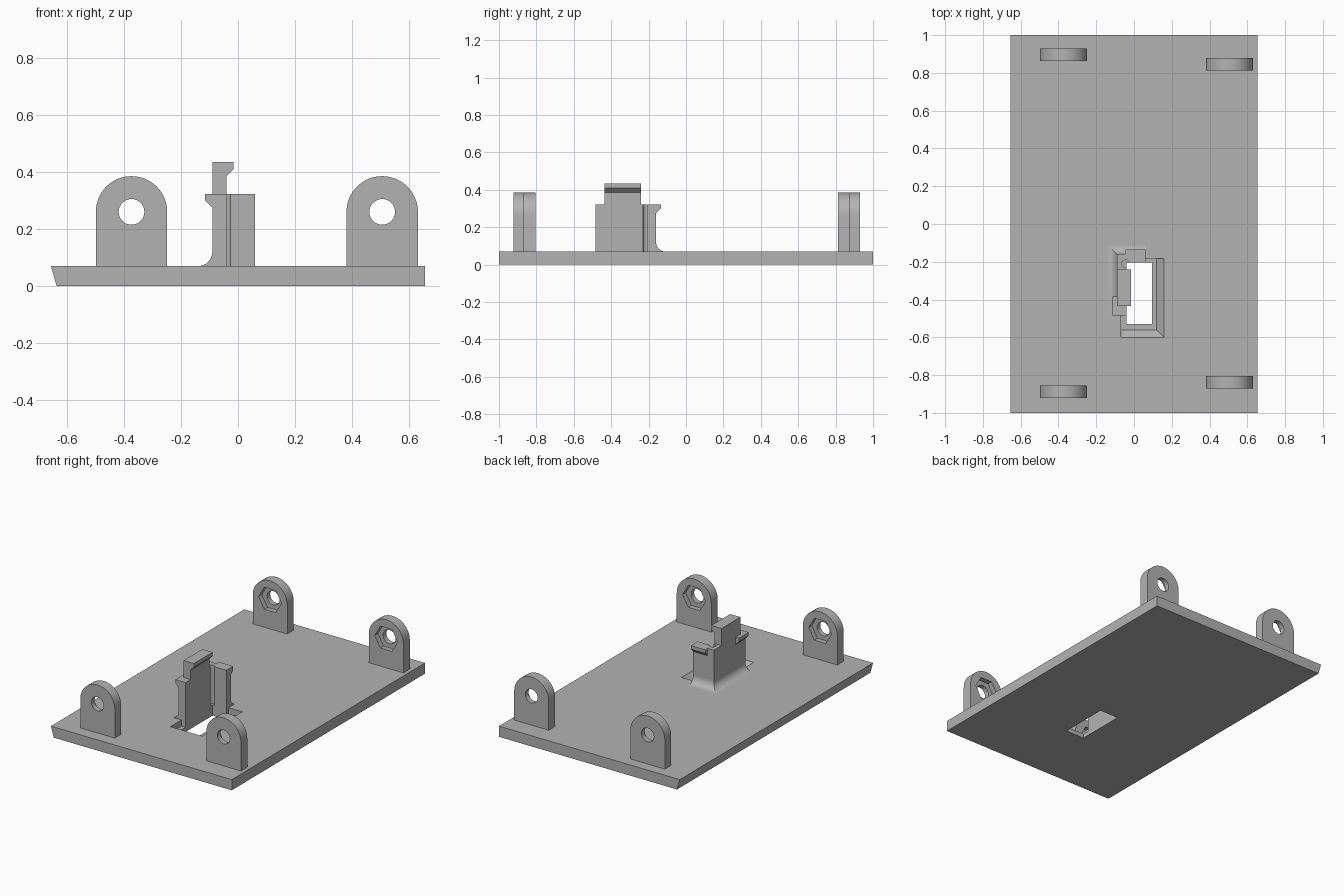
import bpy, bmesh, math

cube = bpy.data.objects.get("Cube")
if cube:
    bpy.data.objects.remove(cube, do_unlink=True)

grey = bpy.data.materials.new("plain grey")
grey.use_nodes = True
COLOUR = (0.45, 0.45, 0.45, 1)
grey.diffuse_color = COLOUR
grey.node_tree.nodes["Principled BSDF"].inputs["Base Color"].default_value = COLOUR


def loft(name, rings):
    """Closed solid through matching rings of points."""
    bm = bmesh.new()
    loops = [[bm.verts.new(p) for p in ring] for ring in rings]
    n = len(loops[0])
    for a, b in zip(loops, loops[1:]):
        for i in range(n):
            j = (i + 1) % n
            bm.faces.new((a[i], a[j], b[j], b[i]))
    bm.faces.new(loops[0])
    bm.faces.new(loops[-1])
    bmesh.ops.recalc_face_normals(bm, faces=bm.faces)
    mesh = bpy.data.meshes.new(name)
    bm.to_mesh(mesh)
    bm.free()
    mesh.materials.append(grey)
    ob = bpy.data.objects.new(name, mesh)
    bpy.context.collection.objects.link(ob)
    return ob


def prism(name, pts, axis, start, end):
    """Outline extruded along the named axis."""
    place = {"x": lambda p, d: (d, p[0], p[1]),
             "y": lambda p, d: (p[0], d, p[1]),
             "z": lambda p, d: (p[0], p[1], d)}[axis]
    return loft(name, [[place(p, d) for p in pts] for d in (start, end)])


def rect(x0, x1, y0, y1):
    return [(x0, y0), (x1, y0), (x1, y1), (x0, y1)]


def arc(cx, cy, r, a0, a1, n):
    return [(cx + r * math.cos(math.radians(a0 + (a1 - a0) * i / n)),
             cy + r * math.sin(math.radians(a0 + (a1 - a0) * i / n))) for i in range(n + 1)]


def circle(cx, cy, r, n):
    return arc(cx, cy, r, 0, 360, n)[:-1]


def select(ob):
    bpy.ops.object.select_all(action="DESELECT")
    ob.select_set(True)
    bpy.context.view_layer.objects.active = ob


def cut(ob, cutter):
    cutter.hide_render = True
    mod = ob.modifiers.new("cut", "BOOLEAN")
    mod.operation, mod.solver, mod.object = "DIFFERENCE", "EXACT", cutter
    select(ob)
    bpy.ops.object.modifier_apply(modifier=mod.name)
    bpy.data.objects.remove(cutter, do_unlink=True)


def smooth(ob):
    select(ob)
    bpy.ops.object.shade_smooth_by_angle(angle=math.radians(30))


# Base plate with one sloping long edge
TOP = 0.07
plate = prism("base_plate", [(-0.635, 0), (0.655, 0), (0.655, TOP), (-0.655, TOP)], "y", -1, 1)

# Recess with sloping front and left sides, then the through opening
recess = loft("recess_cutter", [
    [(x, y, 0.03) for x, y in rect(-0.07, 0.12, -0.56, -0.183)],
    [(x, y, 0.11) for x, y in rect(-0.07, 0.20, -0.64, -0.183)]])
cut(plate, recess)
cut(plate, prism("opening_cutter", rect(-0.04, 0.095, -0.53, -0.205), "z", -0.1, 0.2))

# Mounting lugs, each with a bolt hole and a hexagonal nut pocket facing inwards
AXIS, RADIUS = 0.26, 0.125
for name, cx, cy in (("front_right_lug", -0.373, -0.888), ("back_right_lug", -0.373, 0.897),
                     ("front_left_lug", 0.505, -0.837), ("back_left_lug", 0.505, 0.845)):
    outline = [(cx - RADIUS, TOP), (cx + RADIUS, TOP)] + arc(cx, AXIS, RADIUS, 0, 180, 32)
    lug = prism(name, outline, "y", cy - 0.033, cy + 0.033)
    cut(lug, prism("hole_cutter", circle(cx, AXIS, 0.045, 32), "y", cy - 0.1, cy + 0.1))
    inward = -math.copysign(1, cy)
    cut(lug, prism("nut_cutter", circle(cx, AXIS, 0.083, 6), "y", cy, cy + inward * 0.1))
    smooth(lug)

# Corner bracket standing on two sides of the opening, with a relief groove inside
WALL_TOP = 0.323
bracket = prism("bracket_wall", [(-0.09, -0.485), (-0.04, -0.485), (-0.04, -0.205),
                                 (0.06, -0.205), (0.06, -0.16), (-0.09, -0.16)],
                "z", 0.01, WALL_TOP)
cut(bracket, prism("groove_cutter", circle(-0.045, -0.21, 0.02, 24), "z", TOP, 0.5))
smooth(bracket)

# Raised tab with an inward lip
prism("clip_tab", [(-0.09, WALL_TOP), (-0.04, WALL_TOP), (-0.04, 0.385), (-0.015, 0.41),
                   (-0.015, 0.435), (-0.09, 0.435)], "y", -0.435, -0.24)


# Outward catches on the top of each wall
def catch(name, face, axis, start, end, out):
    prism(name, [(face, 0.275), (face, WALL_TOP), (face + out, WALL_TOP), (face + out, 0.3)],
          axis, start, end)


catch("side_catch", -0.09, "y", -0.485, -0.385, -0.025)
catch("back_catch", -0.16, "x", -0.045, 0.06, 0.025)

# Curved flare around the outer foot of the bracket, mitred at the corner
FLARE = 0.05
profile = [(-0.01, TOP - 0.01), (-0.01, TOP + FLARE)] + [
    (r, z) for r, z in arc(FLARE, TOP + FLARE, FLARE, 180, 270, 10)]
path = [(-0.09, -0.485, -1, 0), (-0.09, -0.16, -1, 1), (0.06, -0.16, 0, 1)]
flare = loft("bracket_foot", [[(x + dx * r, y + dy * r, z) for r, z in profile]
                              for x, y, dx, dy in path])
smooth(flare)
